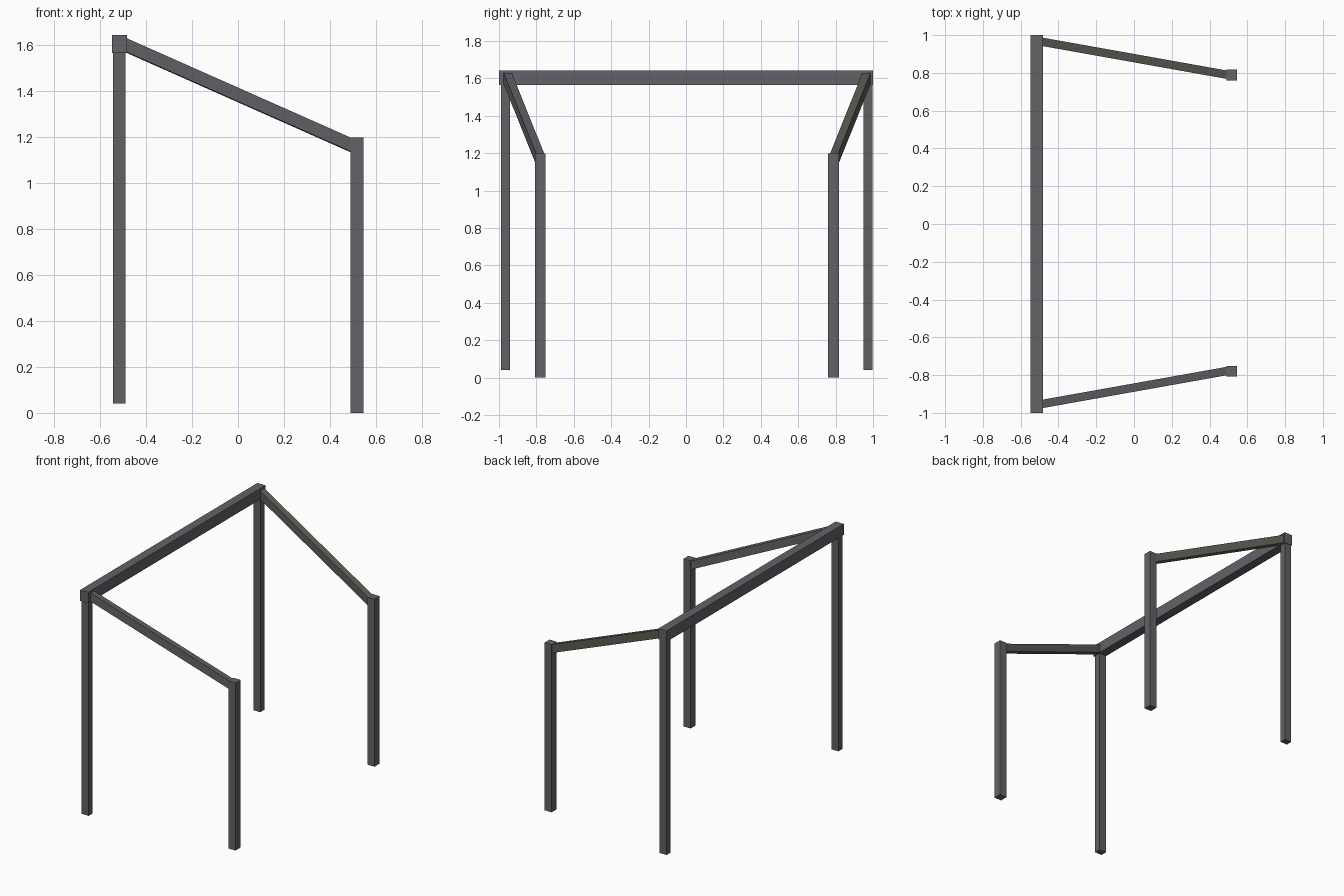
import bpy
from mathutils import Vector, Matrix

if "Cube" in bpy.data.objects:
    bpy.data.objects.remove(bpy.data.objects["Cube"])


def paint(ob, rgb):
    mat = bpy.data.materials.new(ob.name + "_paint")
    mat.diffuse_color = (*rgb, 1)
    mat.use_nodes = True
    mat.node_tree.nodes["Principled BSDF"].inputs["Base Color"].default_value = mat.diffuse_color
    ob.data.materials.append(mat)


def bar(name, a, b, width, height, rgb):
    """Rectangular bar from a to b with vertical sides."""
    a, b = Vector(a), Vector(b)
    along = (b - a).normalized()
    ref = Vector((1, 0, 0)) if abs(along.z) > 0.99 else Vector((0, 0, 1))
    side = ref.cross(along).normalized()
    up = along.cross(side)
    bpy.ops.mesh.primitive_cube_add(size=1)
    ob = bpy.context.object
    ob.name = name
    size = Matrix.Diagonal(((b - a).length, width, height, 1))
    rot = Matrix((along, side, up)).transposed().to_4x4()
    ob.matrix_world = Matrix.Translation((a + b) / 2) @ rot @ size
    paint(ob, rgb)


STEEL = (0.125, 0.125, 0.14)
TEAL = (0.115, 0.122, 0.125)
NEUTRAL = (0.118, 0.118, 0.118)
OLIVE = (0.115, 0.113, 0.095)

# Top cross beam
bar("cross_beam", (-0.515, -1, 1.604), (-0.515, 1, 1.604), 0.064, 0.078, STEEL)

for s, tag, tall, rail in ((-1, "front", TEAL, STEEL), (1, "back", NEUTRAL, OLIVE)):
    # Tall post under the beam
    y = 0.004 + s * 0.969
    bar(tag + "_tall_post", (-0.5165, y, 0.04), (-0.5165, y, 1.57), 0.046, 0.055, tall)
    # Short post
    y = 0.005 + s * 0.784
    bar(tag + "_short_post", (0.5175, y, 0), (0.5175, y, 1.197), 0.057, 0.057, STEEL)
    # Sloping rail joining beam and short post
    bar(tag + "_sloping_rail", (-0.505, 0.006 + s * 0.962, 1.606),
        (0.505, 0.006 + s * 0.782, 1.158), 0.044, 0.0555, rail)
